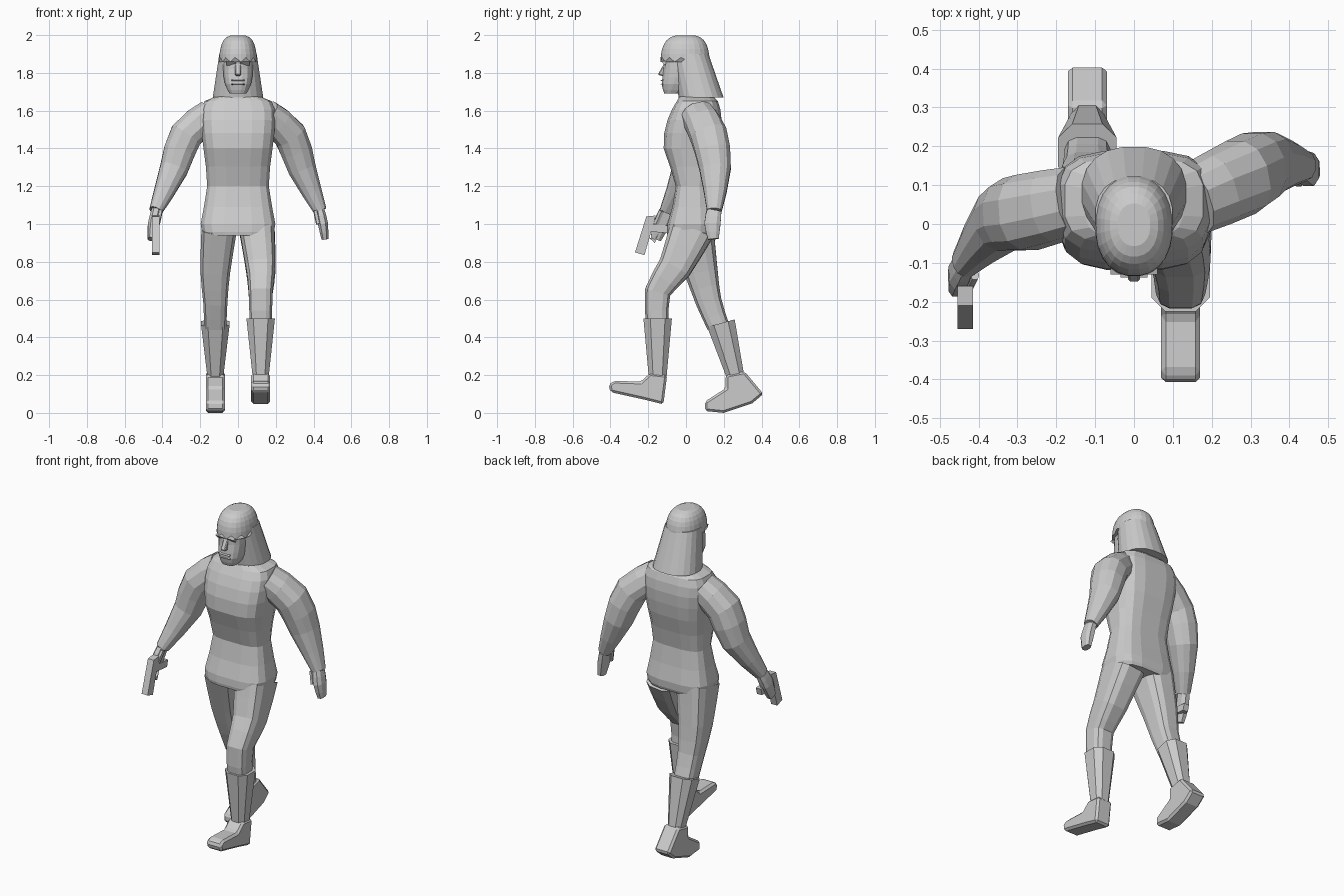
import bpy, bmesh, math
from mathutils import Vector

default_cube = bpy.data.objects.get("Cube")
if default_cube:
    bpy.data.objects.remove(default_cube, do_unlink=True)

SHADE = 0.6
grey = bpy.data.materials.new("plain grey")
grey.use_nodes = True
grey.diffuse_color = (SHADE, SHADE, SHADE, 1)
shader = grey.node_tree.nodes["Principled BSDF"]
shader.inputs["Base Color"].default_value = grey.diffuse_color


def finish(name, bm):
    """Turn a bmesh into a flat shaded grey object."""
    bmesh.ops.recalc_face_normals(bm, faces=bm.faces)
    mesh = bpy.data.meshes.new(name)
    bm.to_mesh(mesh)
    bm.free()
    mesh.materials.append(grey)
    part = bpy.data.objects.new(name, mesh)
    bpy.context.collection.objects.link(part)
    return part


def soften(part, width):
    """Chamfer the sharp edges of a part."""
    bevel = part.modifiers.new("chamfer", "BEVEL")
    bevel.width = width
    bevel.segments = 1
    bevel.limit_method = "ANGLE"


def power(value, exponent):
    return math.copysign(abs(value) ** exponent, value)


def smooth(rows):
    """Add a curved halfway row between every two rows."""
    rows = [Vector(row) for row in rows]
    result = [rows[0]]
    for before, start, end, after in zip(
            rows[:1] + rows, rows, rows[1:], rows[2:] + rows[-1:]):
        bulge = (end - before) - (after - start)
        result += [(start + end) / 2 + bulge / 16, end]
    return result


def loft(name, rings, sides=12, boxiness=0.75, jag=0):
    """Skin rings of centre, depth axis and width axis, and cap both ends."""
    bm = bmesh.new()
    loops = []
    for centre, depth, width in rings:
        loop = []
        for i in range(sides):
            angle = math.tau * (i + 0.5) / sides
            point = (centre + depth * power(math.cos(angle), boxiness)
                     + width * power(math.sin(angle), boxiness))
            loop.append(bm.verts.new(point))
        loops.append(loop)
    for i, vert in enumerate(loops[0]):
        vert.co.z += jag * (-1) ** i
    for lower, upper in zip(loops, loops[1:]):
        for i in range(sides):
            bm.faces.new((lower[i - 1], lower[i], upper[i], upper[i - 1]))
    bm.faces.new(loops[0])
    bm.faces.new(loops[-1])
    return finish(name, bm)


def level(rows):
    """Level rings from height, half width, front and back."""
    return [(Vector((0, (front + back) / 2, z)),
             Vector((0, (back - front) / 2, 0)),
             Vector((half, 0, 0))) for z, half, front, back in rows]


def tube(rows):
    """Rings square to a path, from x, y, z, depth radius and width radius."""
    points = [Vector(row[:3]) for row in rows]
    rings = []
    for i, (point, row) in enumerate(zip(points, rows)):
        ahead = points[min(i + 1, len(points) - 1)]
        along = (ahead - points[max(i - 1, 0)]).normalized()
        depth = Vector((0, 1, 0))
        depth = (depth - along * depth.dot(along)).normalized()
        rings.append((point, depth * row[3], along.cross(depth) * row[4]))
    return rings


def prism(name, outline, x, half):
    """Side outline of y and z points, extruded across x."""
    bm = bmesh.new()
    face = bm.faces.new([bm.verts.new((x - half, y, z)) for y, z in outline])
    extruded = bmesh.ops.extrude_face_region(bm, geom=[face])["geom"]
    moved = [item for item in extruded if isinstance(item, bmesh.types.BMVert)]
    bmesh.ops.translate(bm, verts=moved, vec=(2 * half, 0, 0))
    return finish(name, bm)


# Torso and neck
loft("torso", level(smooth([
    (.94, .18, -.1, .15), (1, .2, -.1, .16), (1.2, .165, -.055, .13),
    (1.4, .185, -.12, .175), (1.55, .2, -.1, .19), (1.65, .18, -.05, .17),
    (1.68, .08, -.03, .13)])), sides=16, boxiness=.6)
loft("neck", level([(1.6, .09, -.05, .12), (1.68, .06, -.04, .08),
                    (1.78, .06, -.04, .07)]))


# Each limb shares its thickness and spread; only the stride differs
def leg(side, sign, joints, boot_top, ankle, sole):
    spread = (.1, .12, .12, .12)
    depths = (.12, .09, .07, .06)
    widths = (.095, .08, .065, .06)
    rows = [(sign * x, y, z, depth, width) for x, (y, z), depth, width
            in zip(spread, joints, depths, widths)]
    loft(side + "_leg", tube(smooth(rows)), boxiness=.6)
    x = sign * spread[-1]
    loft(side + "_boot", tube([(x, *boot_top, .08, .08),
                               (x, *ankle, .05, .045)]), sides=8)
    soften(prism(side + "_foot", sole, x, .05), .012)


leg("left", 1, [(.03, .97), (-.06, .77), (-.15, .64), (-.15, .46)],
    (-.15, .5), (-.15, .19),
    [(-.12, .045), (-.22, .07), (-.4, .11), (-.41, .15), (-.38, .17),
     (-.24, .165), (-.19, .21), (-.1, .2)])
leg("right", -1, [(.03, .97), (.08, .75), (.12, .59), (.17, .46)],
    (.185, .475), (.26, .2),
    [(.1, .01), (.2, 0), (.35, .05), (.41, .1), (.31, .22),
     (.21, .2), (.21, .13), (.1, .06)])


def arm(side, sign, swing):
    spread = (.15, .275, .34, .435, .45, .46)
    heights = (1.58, 1.47, 1.29, 1.07, 1, .92)
    depths = (.09, .1, .085, .04, .045, .03)
    rows = [(sign * x, y, z, depth, depth * .9) for x, y, z, depth
            in zip(spread, swing, heights, depths)]
    loft(side + "_arm", tube(smooth(rows[:4])), boxiness=.85)
    palm = [(*row[:4], row[4] * .7) for row in rows[3:]]
    loft(side + "_hand", tube(smooth(palm)), sides=8)
    thumb = [(row[0] - sign * .025, row[1] - .03, row[2], .015, .012)
             for row in rows[3:5]]
    loft(side + "_thumb", tube(thumb), sides=6)


arm("left", 1, (.06, .12, .155, .15, .14, .145))
arm("right", -1, (.06, .03, .01, -.1, -.13, -.16))

# Pistol
GRIP_X = -.435
prism("pistol_slide", [(-.21, 1.04), (-.16, 1.045), (-.22, .835), (-.27, .85)],
      GRIP_X, .02)
prism("pistol_grip", [(-.19, 1), (-.07, .99), (-.08, .95), (-.19, .96)],
      GRIP_X, .017)
prism("trigger_guard", [(-.2, .93), (-.165, .9), (-.145, .95), (-.165, .92)],
      GRIP_X, .01)

# Head and face
loft("head", level(smooth([
    (1.69, .045, -.115, -.03), (1.74, .07, -.13, .05),
    (1.82, .08, -.12, .08), (1.93, .08, -.12, .09)])), sides=16)
soften(prism("nose", [(-.11, 1.86), (-.15, 1.79), (-.11, 1.78)], 0, .015), .005)
for name, z, reach in (("upper_lip", 1.76, .138), ("lower_lip", 1.74, .135)):
    prism(name, [(-.1, z + .01), (-reach, z), (-.1, z - .01)], 0, .035)
for name, x in (("left_brow", .036), ("right_brow", -.036)):
    prism(name, [(-.1, 1.87), (-.13, 1.86), (-.11, 1.84)], x, .025)

# Hair: domed cap with a jagged fringe, and a long flared back
dome = []
for step in range(7):
    angle = math.radians(step * 13)
    size = math.cos(angle) ** .55
    dome.append((1.87 + .13 * math.sin(angle), .1 * size,
                 -.135 * size, .125 * size))
loft("hair_cap", level(dome), sides=24, boxiness=.9, jag=.012)
loft("hair_back", level([(1.67, .135, -.04, .2), (1.9, .1, -.08, .12)]),
     sides=20, boxiness=.85)
